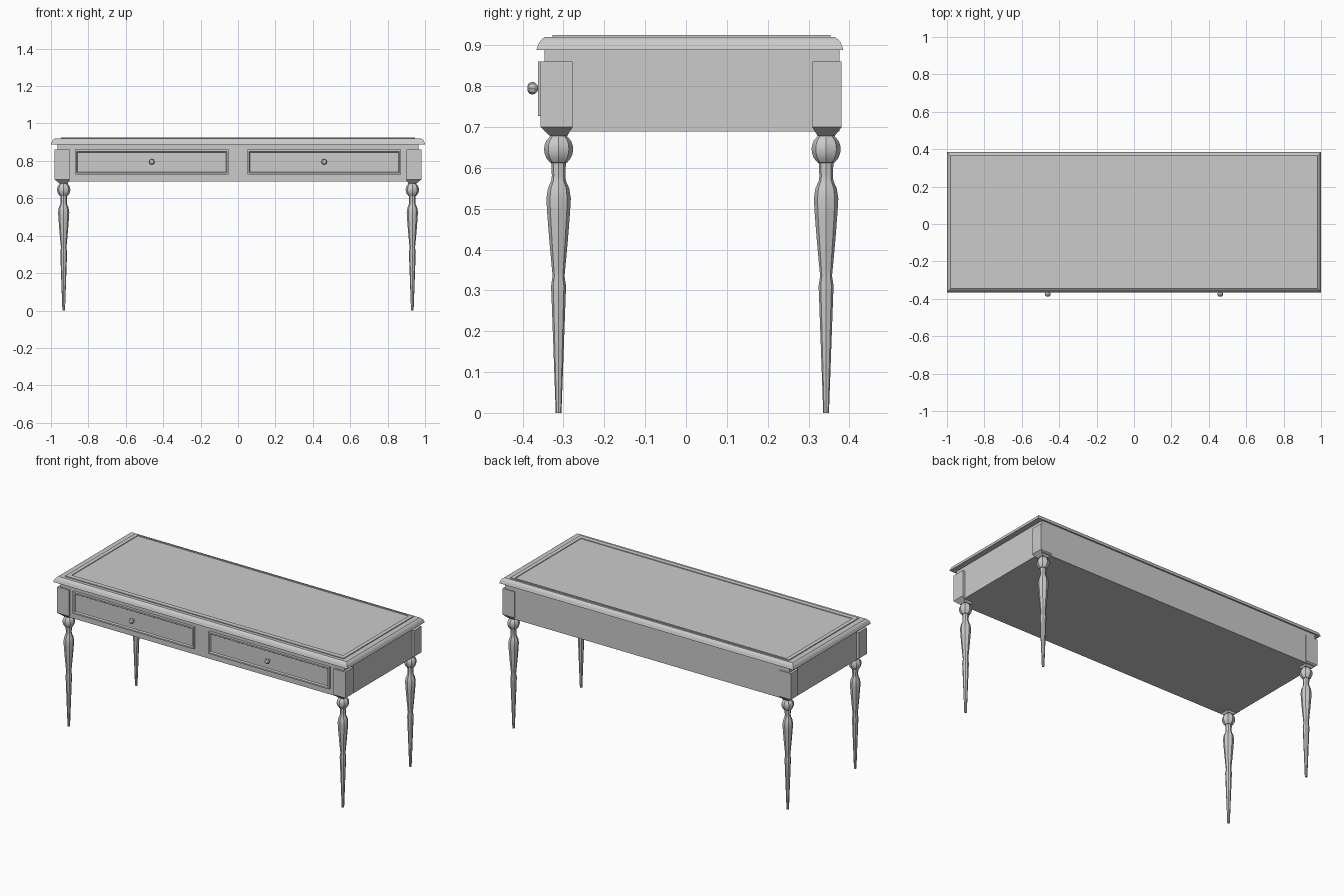
import bpy, bmesh, math

if "Cube" in bpy.data.objects:
    bpy.data.objects.remove(bpy.data.objects["Cube"])

def finish(name, bm, smooth=False):
    bmesh.ops.recalc_face_normals(bm, faces=bm.faces)
    me = bpy.data.meshes.new(name)
    bm.to_mesh(me)
    bm.free()
    ob = bpy.data.objects.new(name, me)
    bpy.context.collection.objects.link(ob)
    if smooth:
        bpy.context.view_layer.objects.active = ob
        ob.select_set(True)
        bpy.ops.object.shade_smooth()
        bpy.ops.object.shade_smooth_by_angle(angle=math.radians(32))
        ob.select_set(False)
    return ob

def loft(name, rings, smooth=False):
    """Skin a stack of equal-length point rings and cap both ends."""
    bm = bmesh.new()
    vs = [[bm.verts.new(p) for p in r] for r in rings]
    n = len(vs[0])
    for a, b in zip(vs, vs[1:]):
        for i in range(n):
            j = (i + 1) % n
            bm.faces.new((a[i], a[j], b[j], b[i]))
    bm.faces.new(vs[0])
    bm.faces.new(vs[-1])
    return finish(name, bm, smooth)

def rect(x0, x1, y0, y1, z):
    return [(x0, y0, z), (x1, y0, z), (x1, y1, z), (x0, y1, z)]

def box(name, x0, x1, y0, y1, z0, z1):
    return loft(name, [rect(x0, x1, y0, y1, z) for z in (z0, z1)])

def lathe(name, profile, cx, cy, sides):
    rings = []
    for z, r in profile:
        rings.append([(cx + r * math.cos(2 * math.pi * i / sides),
                       cy + r * math.sin(2 * math.pi * i / sides), z)
                      for i in range(sides)])
    return loft(name, rings, True)

# Tabletop: moulded edge, low raised border, shallow recessed writing surface
def top_ring(inset, z):
    return rect(-1 + inset, 1 - inset, -0.366 + inset, 0.385 - inset, z)

edge = [(0.025, 0.888), (0, 0.888), (0.001, 0.893), (0.006, 0.906), (0.012, 0.914), (0.020, 0.920)]
loft("tabletop", [top_ring(i, z) for i, z in edge] + [
    rect(-0.947, 0.947, -0.327, 0.354, 0.920),
    rect(-0.947, 0.947, -0.327, 0.354, 0.925),
    rect(-0.922, 0.922, -0.298, 0.343, 0.925),
    rect(-0.922, 0.922, -0.298, 0.343, 0.921)])

# Apron body
box("apron", -0.966, 0.966, -0.346, 0.376, 0.689, 0.890)

# Corner blocks and turned legs
turning = [(0, 0.007), (0.29, 0.0175), (0.31, 0.0185), (0.335, 0.0145), (0.35, 0.016),
           (0.355, 0.0165), (0.42, 0.0225), (0.49, 0.028), (0.525, 0.030), (0.55, 0.026),
           (0.568, 0.018), (0.58, 0.0165), (0.612, 0.018), (0.613, 0.021), (0.624, 0.030),
           (0.636, 0.0345), (0.646, 0.0355), (0.656, 0.0345), (0.667, 0.030),
           (0.677, 0.021), (0.685, 0.020)]
for side, s in (("left", -1), ("right", 1)):
    for end, y0, y1, cy in (("front", -0.356, -0.278, -0.312), ("back", 0.310, 0.381, 0.343)):
        x0, x1 = sorted((s * 0.98, s * 0.90))
        cx = s * 0.932
        loft(f"{end}_{side}_corner_block", [
            rect(cx - 0.021, cx + 0.021, cy - 0.021, cy + 0.021, 0.678),
            rect(x0, x1, y0, y1, 0.70),
            rect(x0, x1, y0, y1, 0.86)])
        lathe(f"{end}_{side}_leg", turning, cx, cy, 8)

# Drawer fronts with a raised frame around a recessed panel, and knobs
def drawer_ring(cx, inset, y):
    hx, hz, cz = 0.411 - inset, 0.0665 - inset, 0.7935
    return [(cx + a * hx, y, cz + b * hz) for a, b in ((-1, -1), (1, -1), (1, 1), (-1, 1))]

knob = [(0, 0.006), (0.012, 0.006), (0.014, 0.009), (0.020, 0.0145), (0.027, 0.0155),
        (0.034, 0.012), (0.037, 0.006)]
for side, cx in (("left", -0.461), ("right", 0.461)):
    loft(f"{side}_drawer", [drawer_ring(cx, i, y) for i, y in (
        (0, -0.340), (0, -0.362), (0.009, -0.362), (0.014, -0.354))])
    ob = lathe(f"{side}_knob", knob, 0, 0, 8)
    ob.rotation_euler = (math.radians(90), 0, 0)
    ob.location = (cx, -0.351, 0.795)
